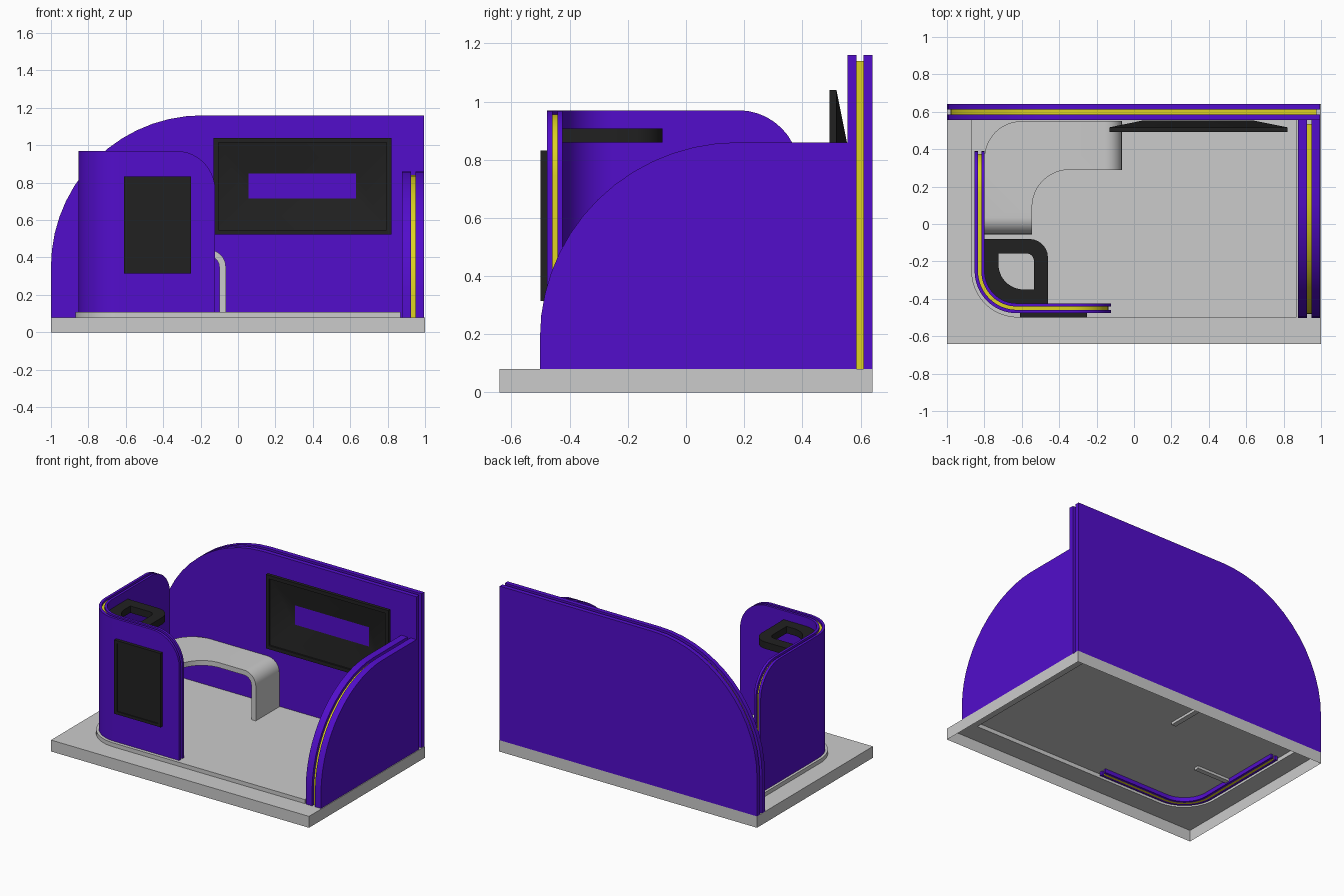
import bpy, bmesh, math
from mathutils import Vector

if "Cube" in bpy.data.objects:
    bpy.data.objects.remove(bpy.data.objects["Cube"])

def material(name, rgb):
    m = bpy.data.materials.new(name)
    m.diffuse_color = (*rgb, 1)
    m.use_nodes = True
    m.node_tree.nodes["Principled BSDF"].inputs["Base Color"].default_value = m.diffuse_color
    return m

PURPLE = material("purple", (0.085, 0.004, 0.60))
YELLOW = material("yellow", (0.72, 0.65, 0.015))
GREY = material("light_grey", (0.60, 0.60, 0.60))
BLACK = material("black", (0.015, 0.015, 0.015))

def finish(bm, name, mat):
    bmesh.ops.recalc_face_normals(bm, faces=bm.faces[:])
    me = bpy.data.meshes.new(name)
    bm.to_mesh(me)
    bm.free()
    me.materials.append(mat)
    ob = bpy.data.objects.new(name, me)
    bpy.context.collection.objects.link(ob)
    bpy.ops.object.select_all(action='DESELECT')
    ob.select_set(True)
    bpy.context.view_layer.objects.active = ob
    bpy.ops.object.shade_smooth_by_angle(angle=math.radians(30))
    return ob

def arc(cx, cy, rx, ry, a0, a1, n=12):
    out = []
    for i in range(n + 1):
        a = math.radians(a0 + (a1 - a0) * i / n)
        out.append((cx + rx * math.cos(a), cy + ry * math.sin(a)))
    return out

def ring(bm, pts):
    return [bm.verts.new(p) for p in pts]

def bridge(bm, a, b, closed=True):
    n = len(a)
    for i in range(n if closed else n - 1):
        j = (i + 1) % n
        bm.faces.new((a[i], a[j], b[j], b[i]))

def fill(bm, loops):
    edges = []
    for l in loops:
        for i in range(len(l)):
            a, b = l[i - 1], l[i]
            edges.append(bm.edges.get((a, b)) or bm.edges.new((a, b)))
    bmesh.ops.triangle_fill(bm, use_beauty=True, use_dissolve=False, edges=edges)

def prism(name, loops, to3d, d0, d1, mat):
    """Extrude a 2D outline (with optional holes) between depths d0 and d1."""
    bm = bmesh.new()
    lo = [ring(bm, [to3d(u, v, d0) for u, v in l]) for l in loops]
    hi = [ring(bm, [to3d(u, v, d1) for u, v in l]) for l in loops]
    fill(bm, lo)
    fill(bm, hi)
    for a, b in zip(lo, hi):
        bridge(bm, a, b)
    return finish(bm, name, mat)

# Base: open-bottomed tray with a raised floor
bm = bmesh.new()
rect = [(-1, -.642), (1, -.642), (1, .642), (-1, .642)]
floor = arc(-.62, -.25, .25, .25, 180, 270) + [(.87, -.5), (.87, .56), (-.87, .56)]
bottom = ring(bm, [(x, y, 0) for x, y in rect])
top = ring(bm, [(x, y, .08) for x, y in rect])
f0 = ring(bm, [(x, y, .08) for x, y in floor])
f1 = ring(bm, [(x, y, .108) for x, y in floor])
bridge(bm, bottom, top)
fill(bm, [top, f0])
bridge(bm, f0, f1)
bm.faces.new(f1)
finish(bm, "base", GREY)

# Back and right walls: two purple panels around a slightly smaller yellow core
def wall_profile(left, right, zc, cx, top, inset):
    pts = arc(cx, zc, cx - left - inset, top - zc - inset, 180, 90, 14)
    return [(right - inset, .08), (left + inset, .08)] + pts + [(right - inset, top - inset)]

def xz(u, v, d):
    return (u, d, v)

def yz(u, v, d):
    return (d, u, v)

for part, d0, d1, inset, mat in (("inner", .555, .586, 0, PURPLE),
                                 ("core", .586, .611, .02, YELLOW),
                                 ("outer", .611, .642, 0, PURPLE)):
    prism("back_wall_" + part, [wall_profile(-1, .995, .35, -.19, 1.16, inset)], xz, d0, d1, mat)
for part, d0, d1, inset, mat in (("inner", .877, .926, 0, PURPLE),
                                 ("core", .926, .949, .02, YELLOW),
                                 ("outer", .949, .995, 0, PURPLE)):
    prism("right_wall_" + part, [wall_profile(-.502, .555, .19, .18, .86, inset)], yz, d0, d1, mat)

# Curved corner wall: three layers following a bent path, top ends rounded
def curved_wall(name, d0, d1, inset, mat):
    top, r = .97 - inset, .21
    steps = [math.radians(90 * i / 10) for i in range(11)]
    y_end, x_end = .39 - inset, -.122 - inset
    samples = []                               # (position, outward direction, height)
    for a in steps:
        samples.append(((-.852, y_end - r + r * math.cos(a)), (-1, 0), top - r + r * math.sin(a)))
    c = (-.627, -.252)
    for i in range(17):
        a = math.radians(180 + 90 * i / 16)
        n = (math.cos(a), math.sin(a))
        samples.append(((c[0] + .225 * n[0], c[1] + .225 * n[1]), n, top))
    for a in reversed(steps):
        samples.append(((x_end - r + r * math.cos(a), -.477), (0, -1), top - r + r * math.sin(a)))
    bm = bmesh.new()
    rows = []
    for (x, y), (nx, ny), h in samples:
        rows.append(ring(bm, [(x - nx * d, y - ny * d, z) for d, z in
                              ((d0, .08), (d1, .08), (d1, h), (d0, h))]))
    for a, b in zip(rows, rows[1:]):
        bridge(bm, a, b)
    bm.faces.new(rows[0])
    bm.faces.new(rows[-1])
    finish(bm, name, mat)

curved_wall("corner_wall_outer", 0, .018, 0, PURPLE)
curved_wall("corner_wall_core", .018, .036, .015, YELLOW)
curved_wall("corner_wall_inner", .036, .053, 0, PURPLE)

# Desk: bent sheet, leg - L-shaped top - leg
TH, R, ZT = .035, .09, .44
desk = [((-.065, .29, .09), (-.065, .55, .09), (1, 0, 0))]
for i in range(9):
    a = math.radians(90 * i / 8)
    x, z = -.065 - R + R * math.cos(a), ZT - R + R * math.sin(a)
    desk.append(((x, .29, z), (x, .55, z), (math.cos(a), 0, math.sin(a))))
for p, q in zip(arc(-.345, .09, .2, .2, 90, 180), arc(-.6, .35, .2, .2, 90, 180)):
    desk.append(((*p, ZT), (*q, ZT), (0, 0, 1)))
for i in range(9):
    a = math.radians(90 - 90 * i / 8)
    y, z = -.055 + R - R * math.cos(a), ZT - R + R * math.sin(a)
    desk.append(((-.545, y, z), (-.8, y, z), (0, -math.cos(a), math.sin(a))))
desk.append(((-.545, -.055, .09), (-.8, -.055, .09), (0, -1, 0)))
bm = bmesh.new()
rows = []
for p, q, n in desk:
    p, q, n = Vector(p), Vector(q), Vector(n) * TH
    rows.append(ring(bm, [p, q, q - n, p - n]))
for a, b in zip(rows, rows[1:]):
    bridge(bm, a, b)
bm.faces.new(rows[0])
bm.faces.new(rows[-1])
finish(bm, "desk", GREY)

# Corner shelf with a cut-out
outline = (arc(-.624, -.25, .176, .176, 180, 270) + [(-.46, -.426)]
           + arc(-.56, -.18, .1, .1, 0, 90, 6) + [(-.8, -.08)])
hole = (arc(-.59, -.215, .135, .135, 180, 270) + [(-.535, -.35)]
        + arc(-.575, -.197, .04, .04, 0, 90, 6) + [(-.725, -.157)])
prism("corner_shelf", [outline, hole], lambda u, v, d: (u, v, d), .86, .908, BLACK)

# Screens: chains of rectangles (x0, x1, z0, z1, y)
def screen(name, rects, closed):
    bm = bmesh.new()
    rings = [ring(bm, [(a, y, c), (b, y, c), (b, y, d), (a, y, d)]) for a, b, c, d, y in rects]
    for a, b in zip(rings, rings[1:]):
        bridge(bm, a, b)
    if closed:
        bm.faces.new(rings[0])
        bm.faces.new(rings[-1])
    else:
        bridge(bm, rings[-1], rings[0])
    finish(bm, name, BLACK)

screen("front_screen", [(-.61, -.25, .315, .832, -.475), (-.61, -.25, .315, .832, -.50),
                        (-.59, -.27, .335, .812, -.50), (-.59, -.27, .335, .812, -.493)], True)
screen("wall_screen", [(.05, .635, .71, .855, .554), (-.13, .82, .522, 1.04, .517),
                       (-.13, .82, .522, 1.04, .493), (-.105, .795, .547, 1.015, .493),
                       (-.105, .795, .547, 1.015, .505), (.055, .63, .715, .85, .552)], False)
